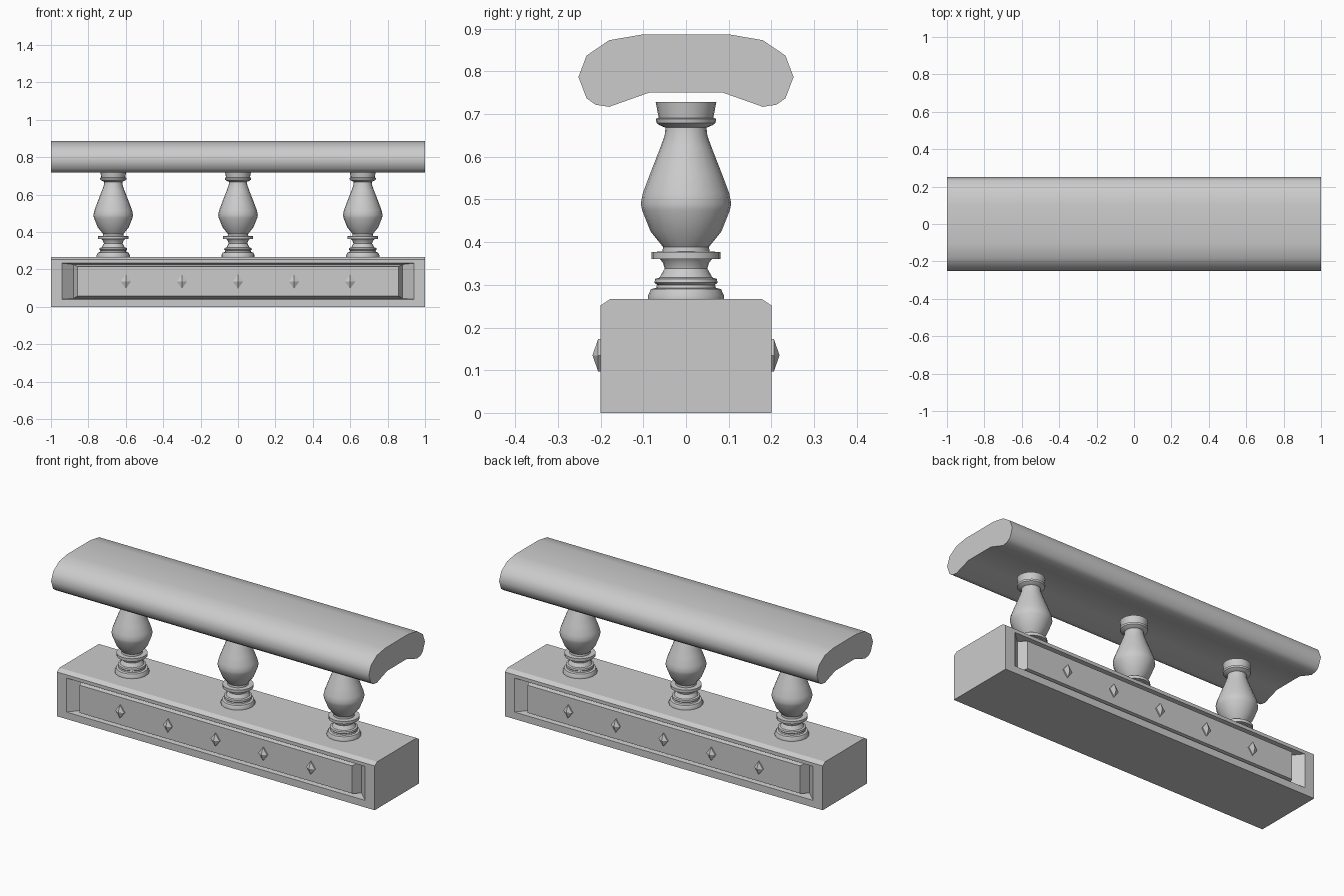
import bpy, bmesh, math

if "Cube" in bpy.data.objects:
    bpy.data.objects.remove(bpy.data.objects["Cube"])


def finish(name, bm, angle=None):
    bmesh.ops.remove_doubles(bm, verts=bm.verts, dist=1e-5)
    bmesh.ops.recalc_face_normals(bm, faces=bm.faces)
    mesh = bpy.data.meshes.new(name)
    bm.to_mesh(mesh)
    bm.free()
    ob = bpy.data.objects.new(name, mesh)
    bpy.context.collection.objects.link(ob)
    if angle:
        bpy.ops.object.select_all(action='DESELECT')
        bpy.context.view_layer.objects.active = ob
        ob.select_set(True)
        bpy.ops.object.shade_smooth_by_angle(angle=math.radians(angle))
    return ob


def bridge(bm, a, b):
    for i in range(len(a)):
        j = (i + 1) % len(a)
        bm.faces.new((a[i], a[j], b[j], b[i]))


# Handrail: mirrored half section swept along x
half = [(0.105, 0.886), (0.18, 0.873), (0.233, 0.837), (0.252, 0.787),
        (0.233, 0.737), (0.212, 0.722), (0.18, 0.717), (0.087, 0.75)]
section = half + [(-y, z) for y, z in reversed(half)]
bm = bmesh.new()
ends = [[bm.verts.new((x, y, z)) for y, z in section] for x in (-1, 1)]
bridge(bm, *ends)
for e in ends:
    bm.faces.new(e)
finish("handrail", bm, 45)

# Plinth: chamfered block with a grooved, raised panel on front and back
bm = bmesh.new()
block = [(-0.2, 0), (0.2, 0), (0.2, 0.252), (0.177, 0.267),
         (-0.177, 0.267), (-0.2, 0.252)]
ends = [[bm.verts.new((x, y, z)) for y, z in block] for x in (-1, 1)]
for e in ends:
    bm.faces.new(e)
for i in (0, 2, 3, 4):
    j = i + 1
    bm.faces.new((ends[0][i], ends[0][j], ends[1][j], ends[1][i]))
# half width, low z, high z, depth y
rings = [(1, 0, 0.252, 0.2), (0.94, 0.04, 0.233, 0.2),
         (0.88, 0.045, 0.226, 0.147), (0.857, 0.057, 0.214, 0.199)]
for s in (-1, 1):
    prev = None
    for w, lo, hi, y in rings:
        ring = [bm.verts.new((x, s * y, z))
                for x, z in ((-w, lo), (w, lo), (w, hi), (-w, hi))]
        if prev:
            bridge(bm, prev, ring)
        prev = ring
    bm.faces.new(prev)
finish("plinth", bm)

# Diamond studs along both panels
for s, side in ((-1, "front"), (1, "back")):
    for x in (-0.6, -0.3, 0, 0.3, 0.6):
        bm = bmesh.new()
        rim_pts = ((-0.028, 0), (0, -0.038), (0.028, 0), (0, 0.038))
        base, rim = [[bm.verts.new((x + dx, s * y, 0.135 + dz)) for dx, dz in rim_pts]
                     for y in (0.196, 0.206)]
        bridge(bm, base, rim)
        bm.faces.new(base)
        tip = bm.verts.new((x, s * 0.219, 0.135))
        for i in range(4):
            bm.faces.new((rim[i], rim[(i + 1) % 4], tip))
        finish(side + "_stud", bm)

# Turned balusters: (radius, height)
turning = [(0.089, 0.266), (0.089, 0.275), (0.082, 0.290), (0.070, 0.293),
           (0.068, 0.300), (0.074, 0.305), (0.072, 0.314), (0.062, 0.317),
           (0.050, 0.338), (0.054, 0.352), (0.062, 0.361), (0.081, 0.361),
           (0.081, 0.377), (0.055, 0.378), (0.054, 0.389), (0.083, 0.425),
           (0.103, 0.475), (0.106, 0.490), (0.101, 0.515), (0.085, 0.558),
           (0.060, 0.622), (0.050, 0.650), (0.048, 0.668), (0.062, 0.674),
           (0.069, 0.679), (0.071, 0.689), (0.064, 0.691), (0.071, 0.728)]
N = 20
for cx in (-0.667, 0, 0.667):
    bm = bmesh.new()
    loops = [[bm.verts.new((cx + r * math.cos(2 * math.pi * k / N),
                            r * math.sin(2 * math.pi * k / N), z)) for k in range(N)]
             for r, z in turning]
    for a, b in zip(loops, loops[1:]):
        bridge(bm, a, b)
    bm.faces.new(loops[0])
    bm.faces.new(loops[-1])
    finish("baluster", bm, 40)
